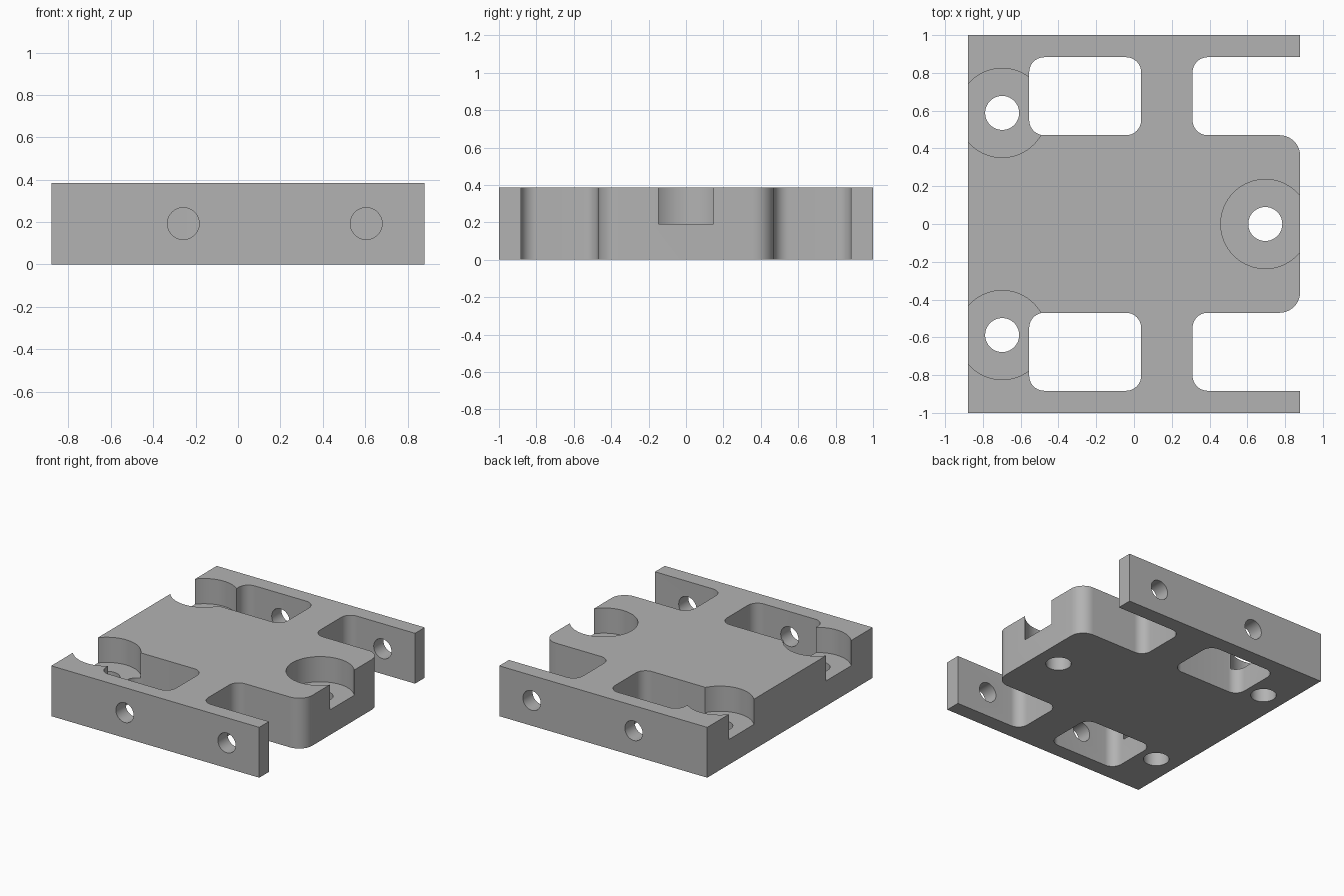
import bpy, bmesh, math
from mathutils import Vector, Matrix

if "Cube" in bpy.data.objects:
    bpy.data.objects.remove(bpy.data.objects["Cube"], do_unlink=True)

HX, HY, H = 0.88, 1.0, 0.385        # half width, half depth, height
BODY_Y, RAIL_Y = 0.47, 0.883        # edge of central body, inner face of side rails
FILLET = 0.08

grey = bpy.data.materials.new("machined grey")
grey.use_nodes = True
grey.diffuse_color = (0.45, 0.45, 0.45, 1)
grey.node_tree.nodes["Principled BSDF"].inputs["Base Color"].default_value = (0.45, 0.45, 0.45, 1)


def rounded(corners, steps=10):
    """Turn (x, y, radius) corners into an outline with filleted corners."""
    points = []
    for i, (x, y, r) in enumerate(corners):
        p = Vector((x, y))
        if r == 0:
            points.append(p)
            continue
        a = (Vector(corners[i - 1][:2]) - p).normalized()
        b = (Vector(corners[(i + 1) % len(corners)][:2]) - p).normalized()
        centre = p + (a + b) * r        # all corners are square
        for k in range(steps + 1):
            t = k / steps * math.pi / 2
            points.append(centre - b * r * math.cos(t) - a * r * math.sin(t))
    return points


def prism(name, outline, z0, z1):
    bm = bmesh.new()
    face = bm.faces.new([bm.verts.new((p.x, p.y, z0)) for p in outline])
    ext = bmesh.ops.extrude_face_region(bm, geom=[face])["geom"]
    bmesh.ops.translate(bm, vec=(0, 0, z1 - z0),
                        verts=[v for v in ext if isinstance(v, bmesh.types.BMVert)])
    bmesh.ops.recalc_face_normals(bm, faces=bm.faces)
    return make_object(name, bm)


def cylinder(name, radius, length, centre, along_y=False):
    bm = bmesh.new()
    turn = Matrix.Rotation(math.pi / 2, 4, "X") if along_y else Matrix()
    bmesh.ops.create_cone(bm, cap_ends=True, segments=64, radius1=radius, radius2=radius,
                          depth=length, matrix=Matrix.Translation(centre) @ turn)
    return make_object(name, bm)


def make_object(name, bm):
    mesh = bpy.data.meshes.new(name)
    bm.to_mesh(mesh)
    bm.free()
    mesh.materials.append(grey)
    obj = bpy.data.objects.new(name, mesh)
    bpy.context.collection.objects.link(obj)
    return obj


# Plate outline: central tongue, open slots and side rails, mirrored across y
half = [(HX, BODY_Y, 0.11), (0.31, BODY_Y, FILLET), (0.31, RAIL_Y, FILLET),
        (HX, RAIL_Y, 0), (HX, HY, 0), (-HX, HY, 0)]
plate = prism("mounting_plate",
              rounded(half + [(x, -y, r) for x, y, r in reversed(half)]), 0, H)

cutters = []
# Closed windows beside the rails
for s in (1, -1):
    corners = [(x, s * y, FILLET) for x, y in
               ((-0.555, BODY_Y), (0.038, BODY_Y), (0.038, RAIL_Y), (-0.555, RAIL_Y))]
    cutters.append(prism("window_cutter", rounded(corners), -0.1, H + 0.1))

# Three counterbored bolt holes
for x, y in ((-0.698, 0.588), (-0.698, -0.588), (0.695, 0)):
    cutters.append(cylinder("counterbore_cutter", 0.236, 0.4, (x, y, 0.192 + 0.2)))
    cutters.append(cylinder("bolt_hole_cutter", 0.09, 1, (x, y, 0)))

# Cross holes through both rails
for x in (-0.258, 0.605):
    for s in (1, -1):
        cutters.append(cylinder("cross_hole_cutter", 0.075, 0.3, (x, s * 0.95, 0.193), True))

bpy.context.view_layer.objects.active = plate
for cutter in cutters:
    cutter.hide_render = True
    cut = plate.modifiers.new("cut", "BOOLEAN")
    cut.operation, cut.solver, cut.object = "DIFFERENCE", "EXACT", cutter
    bpy.ops.object.modifier_apply(modifier=cut.name)
for cutter in cutters:
    bpy.data.objects.remove(cutter, do_unlink=True)

# Smooth the fillets and bores, keep machined edges crisp
bpy.ops.object.select_all(action="DESELECT")
plate.select_set(True)
bpy.ops.object.shade_smooth_by_angle(angle=math.radians(30))
